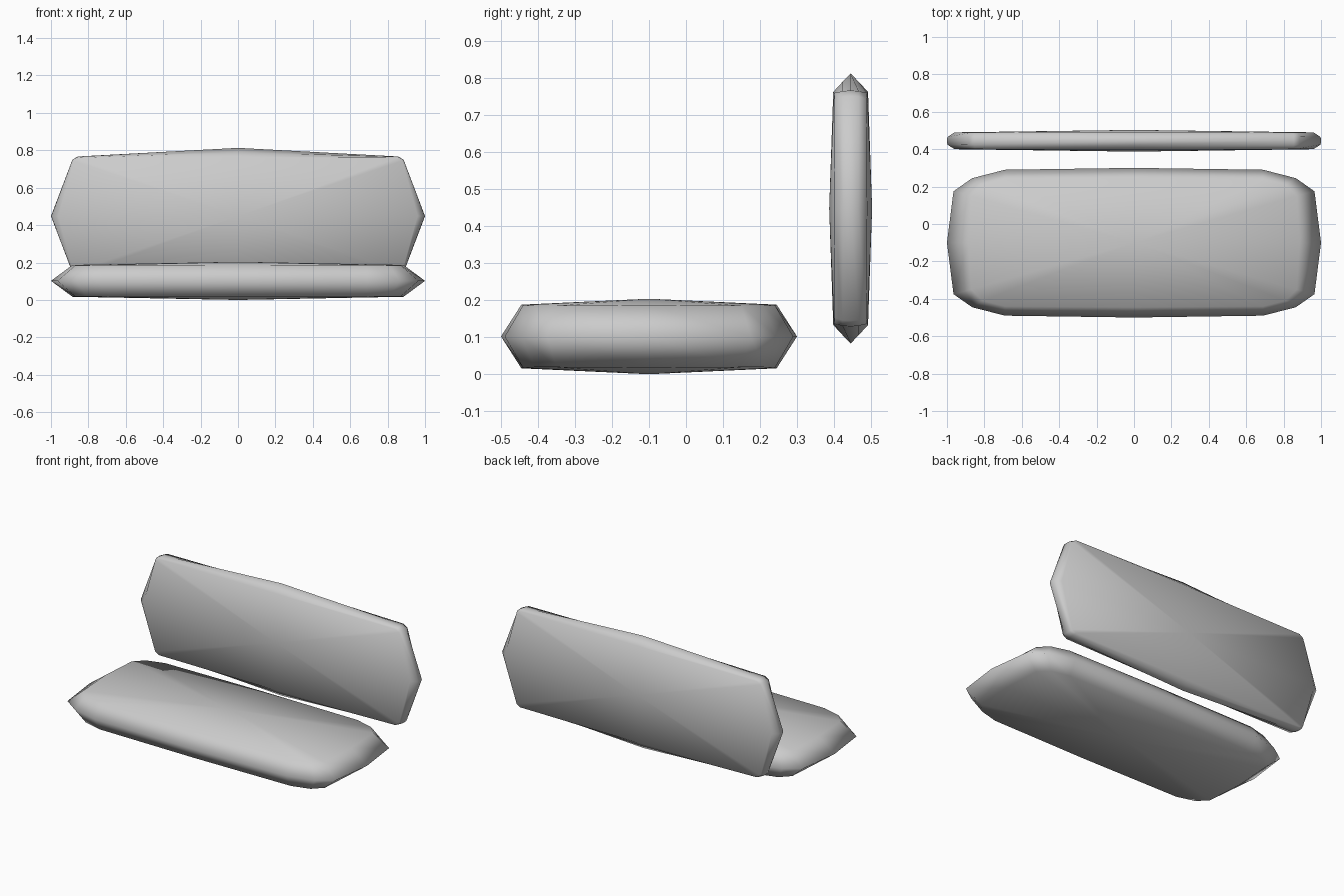
import bpy, bmesh

if "Cube" in bpy.data.objects:
    bpy.data.objects.remove(bpy.data.objects["Cube"])

fabric = bpy.data.materials.new("grey_fabric")
fabric.diffuse_color = (0.6, 0.6, 0.6, 1)
fabric.use_nodes = True
fabric.node_tree.nodes["Principled BSDF"].inputs["Base Color"].default_value = fabric.diffuse_color


def full_ring(quarter):
    """Mirror a quarter outline, running from the v axis to the u axis, into a loop."""
    q = quarter
    return (q[:-1]
            + [(u, -v, w) for u, v, w in q[:0:-1]]
            + [(-u, -v, w) for u, v, w in q[:-1]]
            + [(-u, v, w) for u, v, w in q[:0:-1]])


def cushion(name, rings, bulge, place):
    """Padded slab from rings listed equator to face, mirrored through the equator."""
    bm = bmesh.new()
    stack = [full_ring(r) for r in rings]
    stack = [[(u, v, -w) for u, v, w in r] for r in stack[:0:-1]] + stack
    loops = [[bm.verts.new(place(*p)) for p in r] for r in stack]
    n = len(loops[0])
    for a, b in zip(loops, loops[1:]):
        for i in range(n):
            j = (i + 1) % n
            bm.faces.new((a[i], a[j], b[j], b[i]))
    # domed broad faces
    for loop, w in ((loops[0], -bulge), (loops[-1], bulge)):
        centre = bm.verts.new(place(0, 0, w))
        for i in range(n):
            bm.faces.new((loop[i], loop[(i + 1) % n], centre))
    bmesh.ops.recalc_face_normals(bm, faces=bm.faces)
    for f in bm.faces:
        f.smooth = True
    mesh = bpy.data.meshes.new(name)
    bm.to_mesh(mesh)
    bm.free()
    mesh.materials.append(fabric)
    bpy.context.collection.objects.link(bpy.data.objects.new(name, mesh))


# seat cushion, lying flat
cushion("seat_cushion", [
    [(0, .4, 0), (.69, .39, 0), (.865, .345, 0), (.965, .275, 0), (1, 0, 0)],
    [(0, .345, .086), (.69, .34, .085), (.81, .31, .083), (.87, .25, .083), (.885, 0, .085)],
], .102, lambda u, v, w: (u, v - .1, w + .102))

# back cushion, standing upright
cushion("back_cushion", [
    [(0, .365, 0), (.855, .319, 0), (.885, .303, 0), (1, 0, 0)],
    [(0, .342, .022), (.855, .317, .022), (.885, .302, .022), (.998, 0, .02)],
    [(0, .315, .047), (.85, .312, .045), (.878, .296, .043), (.96, 0, .045)],
], .058, lambda u, v, w: (u, w + .445, v + .448))
